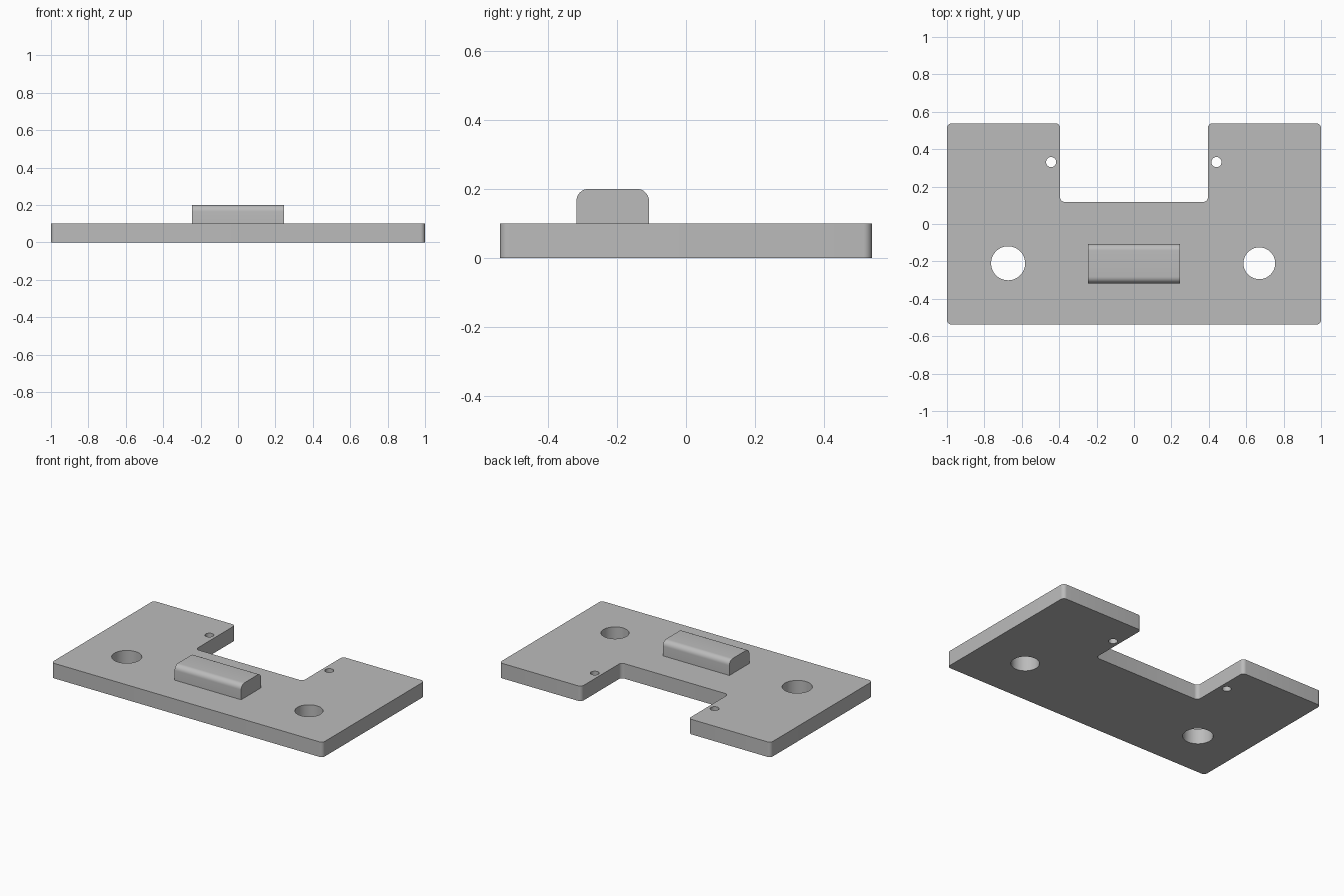
import bpy
import bmesh
import math
from mathutils import Vector

cube = bpy.data.objects.get("Cube")
if cube:
    bpy.data.objects.remove(cube, do_unlink=True)

GREY = (0.5, 0.5, 0.5, 1)
grey = bpy.data.materials.new("plain grey")
grey.use_nodes = True
grey.diffuse_color = GREY
grey.node_tree.nodes["Principled BSDF"].inputs["Base Color"].default_value = GREY


def rounded(corners, steps=8):
    """Outline from (x, y, radius) right-angled corners; radius 0 stays sharp."""
    points = []
    for i, (x, y, r) in enumerate(corners):
        p = Vector((x, y))
        if r == 0:
            points.append(p)
            continue
        a = (Vector(corners[i - 1][:2]) - p).normalized() * r
        b = (Vector(corners[(i + 1) % len(corners)][:2]) - p).normalized() * r
        for k in range(steps + 1):
            t = k / steps * math.pi / 2
            points.append(p + a * (1 - math.sin(t)) + b * (1 - math.cos(t)))
    return points


def circle(x, y, r, sides=48):
    angles = [math.tau * k / sides for k in range(sides)]
    return [Vector((x + r * math.cos(a), y + r * math.sin(a))) for a in angles]


def extrude_outlines(name, outlines, depth, location, rotation=(0, 0, 0)):
    """Solid from a filled outline; further outlines become through holes."""
    curve = bpy.data.curves.new(name, "CURVE")
    curve.dimensions = "2D"
    curve.fill_mode = "BOTH"
    curve.extrude = depth / 2
    for outline in outlines:
        spline = curve.splines.new("POLY")
        spline.points.add(len(outline) - 1)
        for point, co in zip(spline.points, outline):
            point.co = (co.x, co.y, 0, 1)
        spline.use_cyclic_u = True
    source = bpy.data.objects.new(name + "_outline", curve)
    bpy.context.collection.objects.link(source)
    bpy.context.view_layer.update()
    graph = bpy.context.evaluated_depsgraph_get()
    mesh = bpy.data.meshes.new_from_object(source.evaluated_get(graph))
    bpy.data.objects.remove(source, do_unlink=True)

    # Weld the caps to the walls
    bm = bmesh.new()
    bm.from_mesh(mesh)
    bmesh.ops.remove_doubles(bm, verts=bm.verts, dist=0.0001)
    bmesh.ops.recalc_face_normals(bm, faces=bm.faces)
    bm.to_mesh(mesh)
    bm.free()

    mesh.name = name
    mesh.materials.clear()
    mesh.materials.append(grey)
    obj = bpy.data.objects.new(name, mesh)
    obj.location = location
    obj.rotation_euler = rotation
    bpy.context.collection.objects.link(obj)
    bpy.ops.object.select_all(action="DESELECT")
    obj.select_set(True)
    bpy.context.view_layer.objects.active = obj
    bpy.ops.object.shade_smooth_by_angle(angle=math.radians(30))
    return obj


# Base plate: notched at the back, with two large and two small through holes
T = 0.1
R = 0.025
Y = 0.538
NOTCH = 0.395
NOTCH_Y = 0.118
plate = rounded([
    (-1, -Y, R), (1, -Y, R), (1, Y, R), (NOTCH, Y, R),
    (NOTCH, NOTCH_Y, R), (-NOTCH, NOTCH_Y, R), (-NOTCH, Y, R), (-1, Y, R),
])
holes = [
    circle(-0.673, -0.21, 0.091), circle(0.67, -0.21, 0.085),
    circle(-0.443, 0.331, 0.027), circle(0.441, 0.331, 0.027),
]
extrude_outlines("base_plate", [plate] + holes, T, (0, 0, T / 2))

# Raised block: upper long edges rounded, ends flat
W = 0.105
block = rounded([(-W, 0, 0), (W, 0, 0), (W, T, 0.035), (-W, T, 0.035)])
extrude_outlines("raised_block", [block], 0.49, (0, -0.212, T),
                 (math.pi / 2, 0, math.pi / 2))
